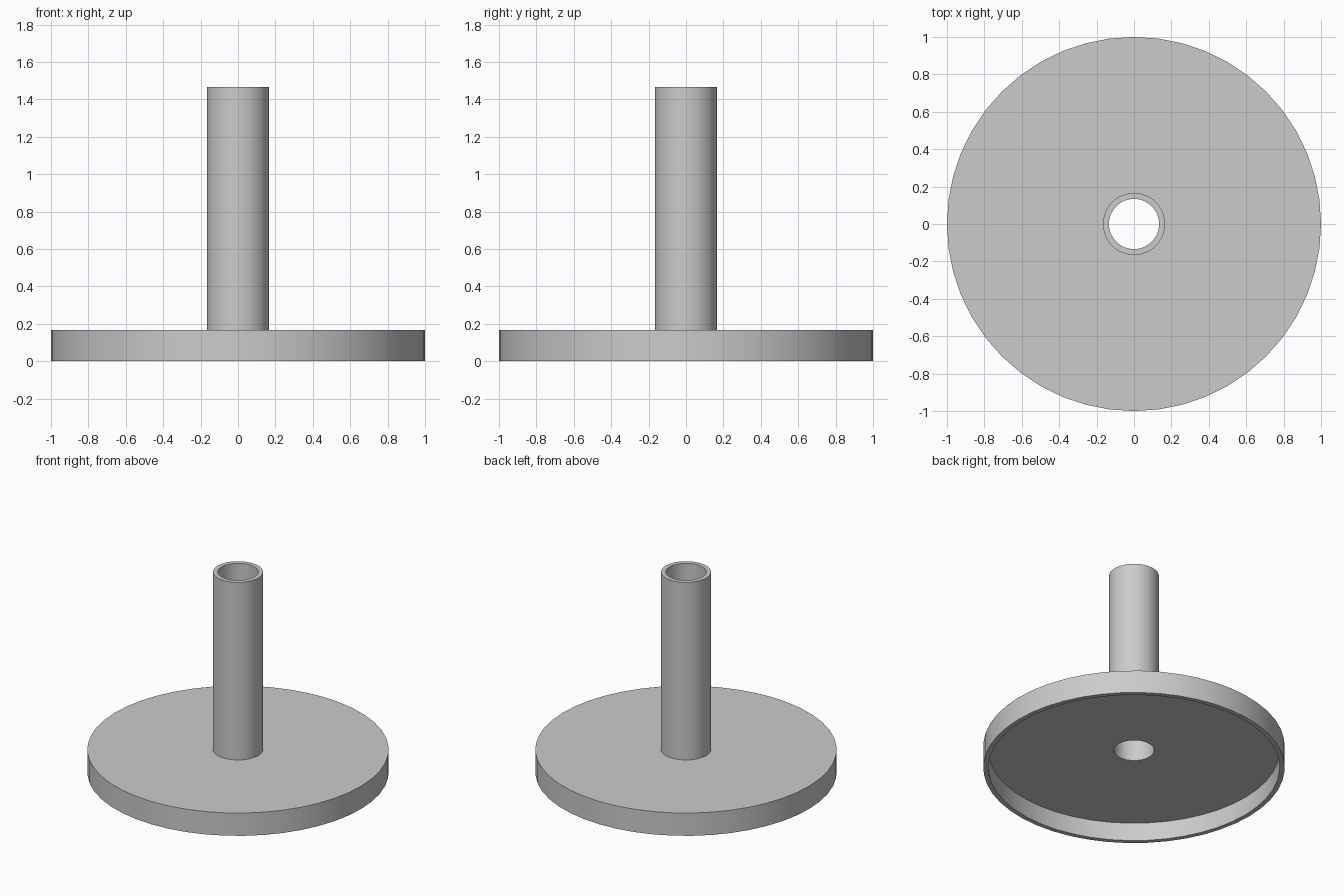
import bpy
import bmesh
import math

cube = bpy.data.objects.get("Cube")
if cube:
    bpy.data.objects.remove(cube, do_unlink=True)

SEGMENTS = 48
DISC_R, RECESS_R = 1.0, 0.967
TUBE_R, BORE_R = 0.166, 0.134
CEILING_Z, DISC_TOP, TUBE_TOP = 0.133, 0.167, 1.467

grey = bpy.data.materials.new("light_grey")
grey.use_nodes = True
colour = (0.6, 0.6, 0.6, 1)
grey.diffuse_color = colour
grey.node_tree.nodes["Principled BSDF"].inputs["Base Color"].default_value = colour


def lathe(name, profile):
    """Revolve a closed (radius, height) profile around the z axis."""
    bm = bmesh.new()
    rings = []
    for i in range(SEGMENTS):
        a = 2 * math.pi * i / SEGMENTS
        rings.append([bm.verts.new((r * math.cos(a), r * math.sin(a), z))
                      for r, z in profile])
    n = len(profile)
    for i in range(SEGMENTS):
        here, after = rings[i], rings[(i + 1) % SEGMENTS]
        for j in range(n):
            k = (j + 1) % n
            bm.faces.new((here[j], after[j], after[k], here[k]))
    bmesh.ops.recalc_face_normals(bm, faces=bm.faces)
    mesh = bpy.data.meshes.new(name)
    bm.to_mesh(mesh)
    bm.free()
    mesh.materials.append(grey)
    obj = bpy.data.objects.new(name, mesh)
    bpy.context.collection.objects.link(obj)
    bpy.ops.object.select_all(action="DESELECT")
    obj.select_set(True)
    bpy.context.view_layer.objects.active = obj
    bpy.ops.object.shade_smooth_by_angle(angle=math.radians(30))
    return obj


# Hollow-bottomed disc and open tube as one continuous shell
lathe("flanged_tube", [
    (BORE_R, CEILING_Z), (RECESS_R, CEILING_Z), (RECESS_R, 0),
    (DISC_R, 0), (DISC_R, DISC_TOP), (TUBE_R, DISC_TOP),
    (TUBE_R, TUBE_TOP), (BORE_R, TUBE_TOP),
])
